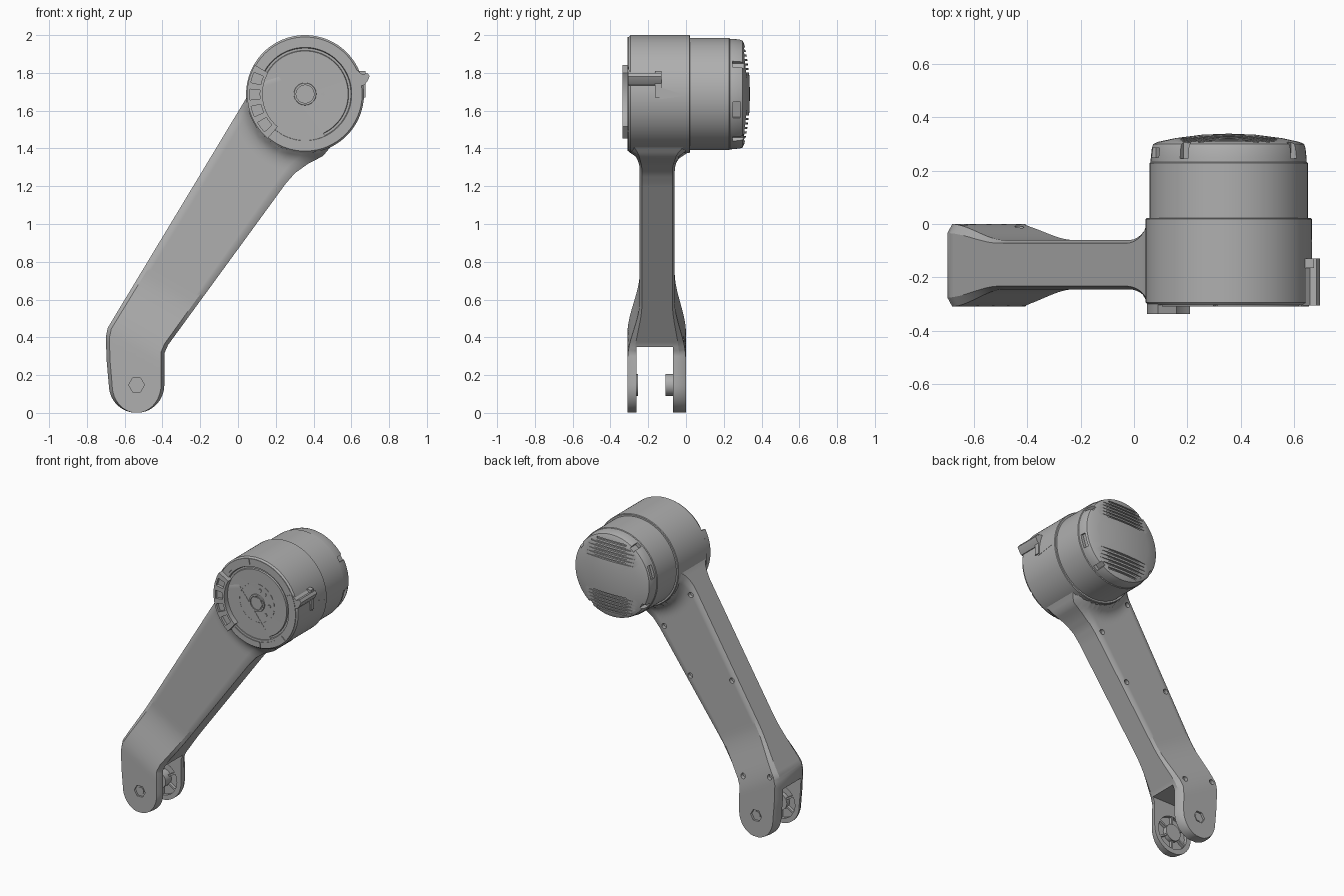
import bpy, bmesh, math
from mathutils import Vector, Matrix

cube = bpy.data.objects.get("Cube")
if cube:
    bpy.data.objects.remove(cube, do_unlink=True)

grey = bpy.data.materials.new("plain grey")
grey.use_nodes = True
tone = (0.43, 0.43, 0.43, 1)
grey.diffuse_color = tone
grey.node_tree.nodes["Principled BSDF"].inputs["Base Color"].default_value = tone

HUB = Vector((0.355, 0, 1.688))
PIN = Vector((-0.537, 0, 0.148))
AXIS = (HUB - PIN).normalized()
parts = []


def finish(name, bm):
    bmesh.ops.recalc_face_normals(bm, faces=bm.faces[:])
    mesh = bpy.data.meshes.new(name)
    bm.to_mesh(mesh)
    bm.free()
    mesh.materials.append(grey)
    ob = bpy.data.objects.new(name, mesh)
    bpy.context.collection.objects.link(ob)
    parts.append(ob)
    return ob


def lathe(name, profile, centre=HUB, steps=96):
    """Revolve (radius, y) points around an axis along y."""
    bm = bmesh.new()
    vs = [bm.verts.new((r, y, 0)) for r, y in profile]
    es = [bm.edges.new(p) for p in zip(vs, vs[1:])]
    bmesh.ops.spin(bm, geom=vs + es, axis=(0, 1, 0), cent=(0, 0, 0),
                   angle=math.tau, steps=steps, use_merge=True)
    bmesh.ops.remove_doubles(bm, verts=bm.verts[:], dist=1e-5)
    bmesh.ops.translate(bm, verts=bm.verts[:], vec=centre)
    return finish(name, bm)


def prism(name, outline, y0, y1):
    """Extrude an (x, z) outline from y0 to y1."""
    bm = bmesh.new()
    face = bm.faces.new([bm.verts.new((x, y0, z)) for x, z in outline])
    new = bmesh.ops.extrude_face_region(bm, geom=[face])["geom"]
    bmesh.ops.translate(bm, vec=(0, y1 - y0, 0),
                        verts=[v for v in new if isinstance(v, bmesh.types.BMVert)])
    return finish(name, bm)


def disc(name, x, z, r, y0, y1, sides=24):
    ring = [math.tau * i / sides for i in range(sides)]
    return prism(name, [(x + r * math.cos(a), z + r * math.sin(a)) for a in ring], y0, y1)


def arc(name, r0, r1, a0, a1, y0, y1):
    """Curved block around the hub axis, angles in degrees."""
    n = max(2, int((a1 - a0) / 4))
    ang = [math.radians(a0 + (a1 - a0) * i / n) for i in range(n + 1)]
    pts = [(r1, a) for a in ang] + [(r0, a) for a in reversed(ang)]
    return prism(name, [(HUB.x + r * math.cos(a), HUB.z + r * math.sin(a)) for r, a in pts], y0, y1)


def box(name, lo, hi, turn=0, centre=None):
    """Box between two corners, optionally turned around the y axis at a centre."""
    ob = prism(name, [(lo[0], lo[2]), (hi[0], lo[2]), (hi[0], hi[2]), (lo[0], hi[2])], lo[1], hi[1])
    if centre:
        ob.data.transform(Matrix.Translation(centre) @ Matrix.Rotation(-math.radians(turn), 4, 'Y'))
    return ob


def cut(target, cutters):
    for c in cutters:
        m = target.modifiers.new("cut", 'BOOLEAN')
        m.operation, m.solver, m.object = 'DIFFERENCE', 'EXACT', c
        c.hide_render = True
    dg = bpy.context.evaluated_depsgraph_get()
    mesh = bpy.data.meshes.new_from_object(target.evaluated_get(dg))
    target.modifiers.clear()
    target.data = mesh
    for c in cutters:
        parts.remove(c)
        bpy.data.objects.remove(c, do_unlink=True)


# Arm: pairs of left and right edge points, swept from the rounded foot to the hub
def thickness(x, z):
    p = Vector((x, 0, z))
    t = min(max(((p - PIN).dot(AXIS) - 0.16) / 0.38, 0), 1)
    foot = 1 - t * t * (3 - 2 * t)
    u = min(max((0.41 - (p - HUB).length) / 0.1, 0), 1)
    flare = 1 - math.sqrt(1 - u * u)
    front = -0.245 - 0.065 * foot - 0.055 * flare
    back = -0.06 + 0.06 * foot + 0.075 * flare
    return front, back, 0.012 + 0.022 * foot


rows = []
for deg in range(-80, 1, 8):
    a = math.radians(deg)
    dx, z = 0.147 * math.cos(a), 0.148 * (1 + math.sin(a))
    rows.append(((PIN.x - dx, z), (PIN.x + dx, z)))
stations = [rows[-1], ((-0.695, 0.27), (-0.39, 0.24)), ((-0.7, 0.4), (-0.39, 0.315)),
            ((-0.69, 0.45), (-0.37, 0.36)), ((-0.177, 1.3), (0.097, 1.0)),
            ((0.04, 1.66), (0.25, 1.21)), ((0.06, 1.7), (0.3, 1.268)),
            ((0.075, 1.74), (0.37, 1.318)), ((0.12, 1.78), (0.45, 1.36)), ((0.2, 1.8), (0.5, 1.42))]
for (l0, r0), (l1, r1) in zip(stations, stations[1:]):
    n = max(3, int((Vector(l1) - Vector(l0)).length / 0.025))
    for i in range(1, n + 1):
        rows.append((Vector(l0).lerp(Vector(l1), i / n), Vector(r0).lerp(Vector(r1), i / n)))

columns = [0, 0.06] + [0.06 + 0.88 * i / 18 for i in range(1, 18)] + [0.94, 1]
bm = bmesh.new()
loops = []
for left, right in rows:
    front, back = [], []
    for u in columns:
        x, z = Vector(left).lerp(Vector(right), u)
        y0, y1, edge = thickness(x, z)
        edge = edge if u in (0, 1) else 0
        front.append(bm.verts.new((x, y0 + edge, z)))
        back.append(bm.verts.new((x, y1 - edge, z)))
    loops.append(front + back[::-1])
for a, b in zip(loops, loops[1:]):
    for i in range(len(a)):
        j = (i + 1) % len(a)
        bm.faces.new((a[i], a[j], b[j], b[i]))
bm.faces.new(loops[0])
bm.faces.new(loops[-1])
arm = finish("arm", bm)

# Fork slot, inner pockets, pin sockets and screw holes
cutters = [box("slot_cutter", (-0.9, -0.262, -0.1), (-0.2, -0.068, 0.35)),
           disc("pocket_cutter", PIN.x, PIN.z, 0.115, -0.285, -0.045, 32),
           disc("front_socket_cutter", PIN.x, PIN.z, 0.042, -0.35, -0.297, 6),
           disc("back_socket_cutter", PIN.x, PIN.z, 0.042, -0.015, 0.1, 6)]
screws = [(-0.64, 0.44), (-0.43, 0.39), (-0.31, 1.0), (0.01, 0.95), (0.005, 1.51), (0.21, 1.24)]
for x, z in screws:
    y = thickness(x, z)[1]
    cutters.append(disc("screw_cutter", x, z, 0.018, y - 0.025, y + 0.1, 16))
cut(arm, cutters)

# Pin bosses with radial ribs inside the fork
for side, y0, y1, tip in (("front", -0.288, -0.264, -0.255), ("back", -0.042, -0.066, -0.108)):
    disc(side + "_pin_boss", PIN.x, PIN.z, 0.058, y0, tip)
    disc(side + "_pin", PIN.x, PIN.z, 0.024, -0.302 if side == "front" else -0.01, tip)
    for k in range(6):
        box(side + "_fork_rib", (0.04, min(y0, y1), -0.006), (0.117, max(y0, y1), 0.006),
            30 + 60 * k, PIN)

# Hub drum with grooved front face
lathe("hub_drum", [(0, -0.298), (0.1, -0.298), (0.228, -0.3), (0.231, -0.29), (0.243, -0.29),
                   (0.247, -0.304), (0.302, -0.304), (0.312, -0.294), (0.312, 0.018),
                   (0.308, 0.022), (0, 0.022)])
for a0, a1 in ((-128, -84), (-82, -42), (-39, 26), (29, 98), (101, 146)):
    arc("face_ring_segment", 0.262, 0.302, a0, a1, -0.309, -0.3)

# Raised connector frame on the hub face
arc("connector_base", 0.225, 0.306, 150, 230, -0.318, -0.295)
arc("connector_outer_wall", 0.293, 0.307, 150, 230, -0.337, -0.3)
arc("connector_inner_wall", 0.225, 0.24, 150, 230, -0.337, -0.3)
for a in (150, 168, 186, 204, 223):
    arc("connector_divider", 0.23, 0.3, a, a + 7, -0.337, -0.3)

# Centre bolt, dashed ring and small marks
lathe("bolt_collar", [(0.047, -0.29), (0.047, -0.306), (0.058, -0.306), (0.061, -0.29)])
disc("centre_bolt", HUB.x, HUB.z, 0.045, -0.304, -0.28, 6)
for a in range(0, 360, 24):
    arc("dash_mark", 0.131, 0.135, a, a + 14, -0.3015, -0.29)
for a in (-45, 0, 50, 75):
    r = math.radians(a)
    disc("small_mark", HUB.x + 0.095 * math.cos(r), HUB.z + 0.095 * math.sin(r), 0.012, -0.302, -0.29, 5)

# Motor housing and domed end cap
lathe("motor_housing", [(0, 0), (0.297, 0), (0.297, 0.228), (0.293, 0.232), (0, 0.232)])
dome = [(0.288, 0.285), (0.283, 0.3), (0.265, 0.308), (0.2, 0.322), (0.1, 0.335), (0, 0.339)]
cap = lathe("end_cap", [(0, 0.225), (0.293, 0.225), (0.292, 0.25)] + dome)
cutters = []
for sign in (-1, 1):
    for k in range(6):
        z = 0.12 + 0.024 * k
        floor = 0.3365 - 0.43 * z * z - 0.012
        half = math.sqrt(0.265 ** 2 - z * z)
        z = HUB.z + sign * z
        cutters.append(box("slat_cutter", (HUB.x - half, floor, z - 0.006),
                           (HUB.x + half, 0.4, z + 0.006)))
for a in (33, 125, 213, 305):
    cutters.append(box("notch_cutter", (0.268, 0.245, -0.018), (0.4, 0.4, 0.018), a, HUB))
for a in (-17, 163):
    cutters.append(box("port_cutter", (0.272, 0.25, -0.045), (0.4, 0.285, 0.045), a, HUB))
cut(cap, cutters)

# Side latch on the hub
prism("side_latch", [(0.63, 1.815), (0.66, 1.79), (0.685, 1.8), (0.697, 1.782), (0.685, 1.755),
                     (0.668, 1.735), (0.64, 1.73)], -0.306, -0.13)
box("latch_bracket", (0.64, -0.165, 1.67), (0.675, -0.13, 1.81))
bm = bmesh.new()
for x in (0.64, 0.668):
    for y, z in ((-0.14, 1.725), (-0.14, 1.66), (0, 1.68)):
        bm.verts.new((x, y, z))
bmesh.ops.convex_hull(bm, input=bm.verts[:])
finish("latch_wedge", bm)

bpy.ops.object.select_all(action='DESELECT')
for ob in parts:
    ob.select_set(True)
bpy.context.view_layer.objects.active = arm
bpy.ops.object.shade_smooth_by_angle(angle=math.radians(30))
